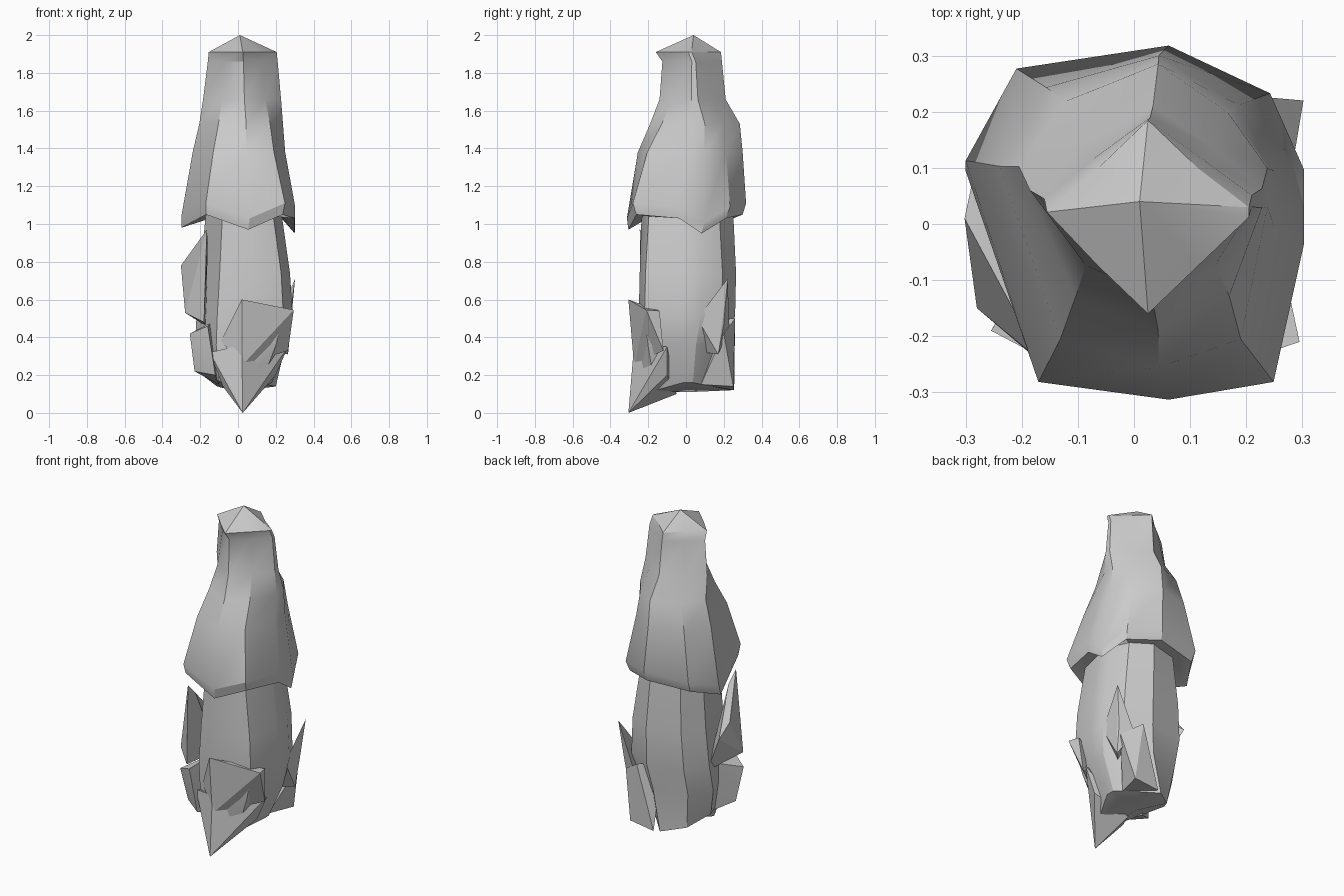
import bpy, bmesh

if "Cube" in bpy.data.objects:
    bpy.data.objects.remove(bpy.data.objects["Cube"])

# Unit plans: front, front right, right, right back, back right, back,
# back left, left, front left
BOXY = [(.2, -1), (.82, -.9), (1, -.12), (1, .3), (.8, .73), (.2, 1), (-.7, .87), (-1, .35), (-.57, -.9)]
DIAMOND = [(0, -1), (.5, -.5), (1, 0), (1, .1), (.5, .5), (0, 1), (-.5, .5), (-1, .05), (-.5, -.5)]


def finish(name, bm, angle=0.5):
    bmesh.ops.recalc_face_normals(bm, faces=bm.faces)
    me = bpy.data.meshes.new(name)
    bm.to_mesh(me)
    bm.free()
    ob = bpy.data.objects.new(name, me)
    bpy.context.collection.objects.link(ob)
    bpy.ops.object.select_all(action='DESELECT')
    ob.select_set(True)
    bpy.context.view_layer.objects.active = ob
    bpy.ops.object.shade_smooth_by_angle(angle=angle)
    return ob


def ring(z, left, right, front, back, boxy, wave=None):
    """Blend the two plans, fit them to the extents; wave shifts heights."""
    out = []
    for i, (b, d) in enumerate(zip(BOXY, DIAMOND)):
        u, v = (d[k] + (b[k] - d[k]) * boxy for k in (0, 1))
        x = (left + right) / 2 + u * (right - left) / 2
        y = (front + back) / 2 + v * (back - front) / 2
        out.append((x, y, z + (wave[i] if wave else 0)))
    return out


def loft(name, rings, tips):
    """Skin facetted rings and close both ends with a fan to a point."""
    bm = bmesh.new()
    rows = [[bm.verts.new(p) for p in r] for r in rings]
    n = len(rows[0])
    for a, b in zip(rows, rows[1:]):
        for i in range(n):
            j = (i + 1) % n
            bm.faces.new((a[i], a[j], b[j], b[i]))
    for row, tip in zip((rows[0], rows[-1]), tips):
        v = bm.verts.new(tip)
        for i in range(n):
            bm.faces.new((row[i], row[(i + 1) % n], v))
    return finish(name, bm)


def hull(name, pts):
    bm = bmesh.new()
    for p in pts:
        bm.verts.new(p)
    bmesh.ops.convex_hull(bm, input=bm.verts)
    return finish(name, bm, 0.35)


# Tapered upper cloak with jagged hem and peaked cap
hem = (-.03, .05, .03, -.05, .03, .05, .03, -.02, .05)
loft("upper_cloak", [
    ring(1.04, -.18, .23, -.22, .24, .9),
    ring(1.00, -.30, .30, -.305, .30, .9, hem),
    ring(1.06, -.30, .303, -.313, .318, 1, hem),
    ring(1.38, -.24, .25, -.255, .30, .8),
    ring(1.53, -.205, .238, -.19, .285, .6),
    ring(1.66, -.185, .228, -.14, .21, .3),
    ring(1.86, -.16, .21, -.125, .19, .1),
    ring(1.91, -.155, .205, -.16, .185, 0),
], [(.03, .02, 1.04), (.01, .04, 2)])

# Lower body, tapering to an uneven bottom edge
base = (-.03, -.02, .02, .02, 0, -.02, 0, .06, .03)
loft("lower_body", [
    ring(.14, -.19, .18, -.25, .24, .35, base),
    ring(.36, -.225, .265, -.25, .235, .75),
    ring(.52, -.22, .29, -.25, .26, .95),
    ring(.74, -.20, .275, -.245, .265, .95),
    ring(1.06, -.17, .23, -.235, .25, .85),
], [(0, .02, .11), (.03, .02, 1.06)])

# Pointed flap hanging at the front, and the spike below it
hull("front_flap", [(.02, -.305, .6), (.295, -.21, .545), (.28, -.14, .54), (.02, -.275, .25),
                    (.265, -.12, .33), (-.09, -.21, .38)])
hull("front_spike", [(.025, -.305, 0), (.02, -.275, .36), (.2, -.1, .2), (.265, -.1, .35),
                     (-.15, -.19, .32), (-.08, -.19, .14), (0, -.05, .1)])

# Blade-like fins on either side
hull("left_fin", [(-.165, -.245, .97), (-.302, .01, .78), (-.285, .09, .7),
                  (-.28, -.15, .53), (-.18, -.235, .48), (-.17, .04, .46), (-.16, -.18, .9)])
hull("right_fin", [(.302, .22, .71), (.275, .06, .5), (.275, .2, .47),
                   (.265, .17, .31), (.19, .23, .44), (.2, .1, .32)])

# Ragged lumps along the bottom edge
hull("left_foot_lump", [(-.255, -.19, .42), (-.16, -.24, .46), (-.23, -.15, .22),
                        (-.12, -.22, .2), (-.1, -.05, .15), (-.14, -.02, .48)])
hull("back_foot_lump", [(.265, .2, .42), (.15, .26, .5), (.2, .25, .14), (.04, .255, .12),
                        (.15, .08, .15), (.05, .15, .5)])
